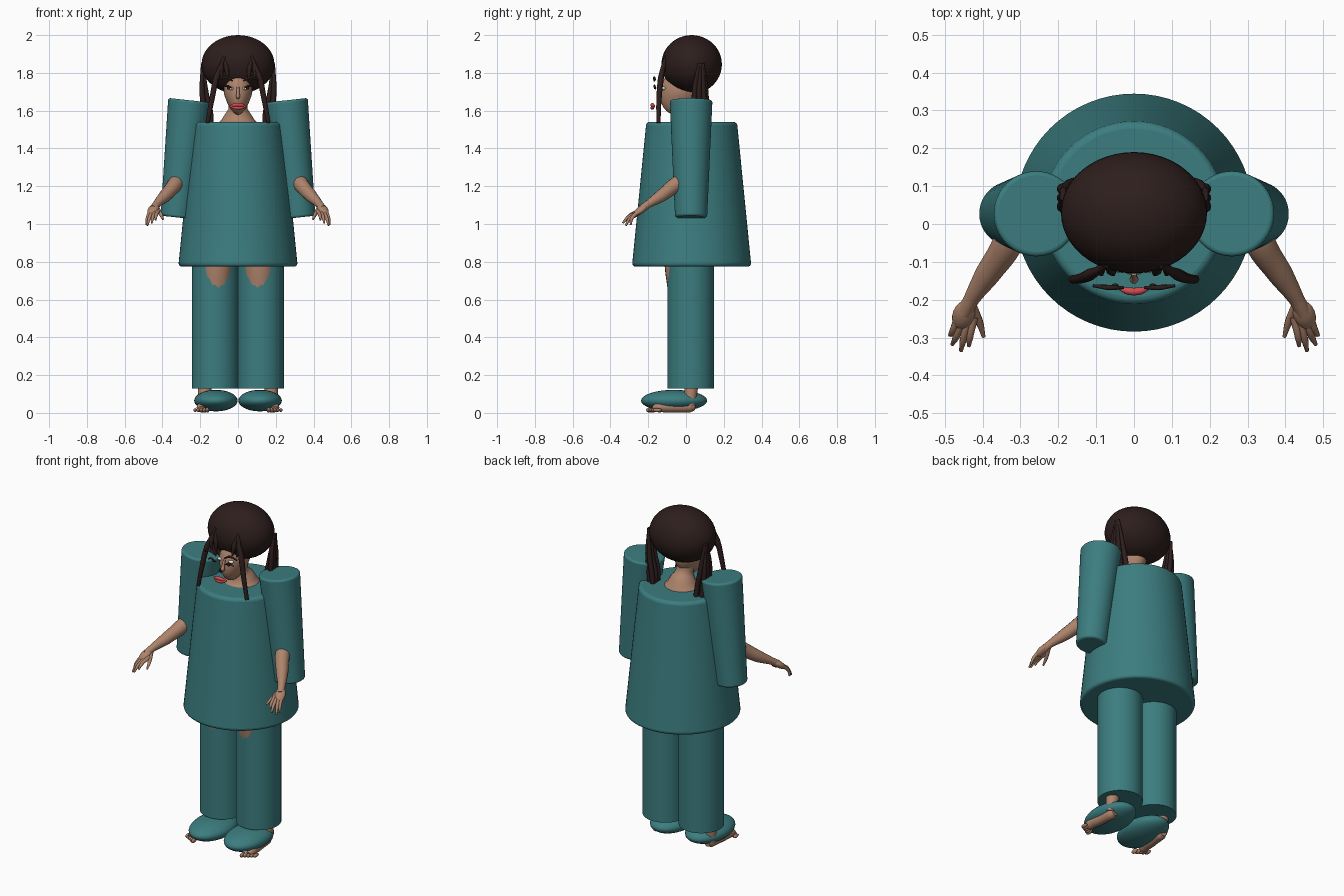
import bpy, math
from mathutils import Vector


def material(name, rgb):
    m = bpy.data.materials.new(name)
    m.diffuse_color = (*rgb, 1)
    return m


TEAL = material("teal_cloth", (0.045, 0.205, 0.215))
HAIR = material("dark_hair", (0.026, 0.013, 0.012))
SKIN = material("skin", (0.42, 0.23, 0.15))
LIPS = material("lips", (0.62, 0.07, 0.08))
WHITE = material("eye_white", (0.75, 0.72, 0.68))


def finish(ob, name, mat, angle=40):
    ob.name = name
    ob.data.materials.clear()
    ob.data.materials.append(mat)
    bpy.ops.object.shade_smooth_by_angle(angle=math.radians(angle))
    return ob


def ellipsoid(name, loc, radii, mat, rot=(0, 0, 0), seg=32):
    bpy.ops.mesh.primitive_uv_sphere_add(segments=seg, ring_count=seg // 2, radius=1,
                                         location=loc, rotation=rot)
    ob = bpy.context.object
    ob.scale = radii
    return finish(ob, name, mat)


def frustum(name, a, b, ra, rb, mat, bevel=0.0):
    """Capped cone between points a and b with an optional rounded rim."""
    a, b = Vector(a), Vector(b)
    d = b - a
    bpy.ops.mesh.primitive_cone_add(vertices=64, radius1=ra, radius2=rb, depth=d.length,
                                    location=(a + b) / 2,
                                    rotation=d.to_track_quat('Z', 'Y').to_euler())
    ob = finish(bpy.context.object, name, mat)
    if bevel:
        m = ob.modifiers.new("rim", 'BEVEL')
        m.width, m.segments, m.limit_method = bevel, 4, 'ANGLE'
        m.angle_limit = math.radians(40)
    return ob


def tube(name, pts, mat, res=3):
    """Smooth tapered tube through (x, y, z, radius) points."""
    cu = bpy.data.curves.new(name, 'CURVE')
    cu.dimensions = '3D'
    cu.bevel_depth, cu.bevel_resolution = 1.0, res
    cu.resolution_u, cu.use_fill_caps = 6, True
    sp = cu.splines.new('BEZIER')
    sp.bezier_points.add(len(pts) - 1)
    for p, (x, y, z, r) in zip(sp.bezier_points, pts):
        p.co, p.radius = (x, y, z), r
        p.handle_left_type = p.handle_right_type = 'AUTO'
    ob = bpy.data.objects.new(name, cu)
    bpy.context.collection.objects.link(ob)
    bpy.ops.object.select_all(action='DESELECT')
    ob.select_set(True)
    bpy.context.view_layer.objects.active = ob
    bpy.ops.object.convert(target='MESH')
    return finish(bpy.context.object, name, mat, 60)


# Tunic
frustum("tunic", (0, 0.03, 0.775), (0, 0.03, 1.54), 0.316, 0.24, TEAL, 0.018)

# Head: sphere narrowed toward the chin
head = ellipsoid("head", (0, -0.03, 1.70), (1, 1, 1), SKIN)
for v in head.data.vertices:
    k = min(0, v.co.z)
    v.co = (v.co.x * 0.076 * (1 + 0.3 * k), v.co.y * 0.103, v.co.z * 0.122)
    v.co.y += 0.02 * k
tube("nose", [(0, -0.13, 1.725, 0.007), (0, -0.142, 1.69, 0.009), (0, -0.146, 1.675, 0.012),
              (0, -0.134, 1.665, 0.006)], SKIN)
tube("neck", [(0, -0.01, 1.70, 0.048), (0, 0.015, 1.61, 0.05), (0, 0.03, 1.555, 0.085),
              (0, 0.03, 1.50, 0.14)], SKIN, 6)

# Hair cap
ellipsoid("hair_cap", (0, 0.03, 1.845), (0.193, 0.16, 0.155), HAIR, seg=48)

# Lips, standing just off the face
for name, dz in (("upper_lip", 0.006), ("lower_lip", -0.008)):
    tube(name, [(-0.043, -0.167, 1.624, 0.004), (-0.015, -0.177, 1.624 + dz, 0.010),
                (0.015, -0.177, 1.624 + dz, 0.010), (0.043, -0.167, 1.624, 0.004)], LIPS)

for s, side in ((1, "left"), (-1, "right")):
    def mir(pts):
        return [(s * p[0], *p[1:]) for p in pts]

    # Sleeve and trouser leg
    frustum(side + "_sleeve", (s * 0.325, 0.027, 1.035), (s * 0.257, 0.027, 1.655),
            0.085, 0.113, TEAL, 0.012)
    frustum(side + "_trouser_leg", (s * 0.12, 0.025, 0.128), (s * 0.12, 0.025, 0.90),
            0.124, 0.124, TEAL)

    # Arm, palm and fingers
    tube(side + "_arm", mir([(0.28, 0.03, 1.45, 0.05), (0.305, 0.02, 1.26, 0.042),
                             (0.335, -0.055, 1.208, 0.041), (0.385, -0.13, 1.15, 0.034),
                             (0.43, -0.20, 1.105, 0.021), (0.448, -0.235, 1.08, 0.021)]), SKIN, 5)
    ellipsoid(side + "_palm", (s * 0.45, -0.24, 1.075), (0.029, 0.047, 0.019), SKIN,
              (math.radians(35), 0, s * math.radians(22)), 20)
    tips = [(0.486, -0.293, 0.995), (0.480, -0.318, 0.992), (0.457, -0.335, 1.005),
            (0.436, -0.322, 1.022)]
    for i, (x, y, z) in enumerate(tips):
        bx = 0.474 - 0.014 * i
        tube(f"{side}_finger_{i + 1}", mir([(bx - 0.01, -0.245, 1.07, 0.011),
                                            ((bx + x) / 2, (y - 0.27) / 2 - 0.005, (z + 1.065) / 2, 0.009),
                                            (x, y, z, 0.005)]), SKIN)
    tube(side + "_thumb", mir([(0.43, -0.215, 1.085, 0.014), (0.408, -0.26, 1.05, 0.010),
                               (0.397, -0.298, 1.025, 0.005)]), SKIN)

    # Bare leg, showing at the thigh and ankle
    tube(side + "_leg", mir([(0.10, -0.02, 0.95, 0.10), (0.112, -0.027, 0.80, 0.088),
                             (0.115, -0.018, 0.67, 0.081), (0.13, 0.01, 0.48, 0.06),
                             (0.165, 0.03, 0.20, 0.042), (0.178, 0.025, 0.10, 0.034),
                             (0.178, 0.02, 0.04, 0.032)]), SKIN, 6)

    # Foot, toes and shoe
    tube(side + "_foot", mir([(0.172, 0.045, 0.032, 0.02), (0.175, 0.02, 0.032, 0.030),
                              (0.185, -0.08, 0.032, 0.031), (0.193, -0.15, 0.028, 0.026),
                              (0.195, -0.175, 0.02, 0.015)]), SKIN, 4)
    for i in range(5):
        ellipsoid(f"{side}_toe_{i + 1}", (s * (0.162 + 0.016 * i), -0.188 + 0.009 * i, 0.015),
                  (0.010, 0.024, 0.014 - 0.001 * i), SKIN, seg=12)
    ellipsoid(side + "_shoe", (s * 0.117, -0.063, 0.065), (0.115, 0.175, 0.057), TEAL)

    # Eye and brow, standing off the face
    ellipsoid(side + "_eye", (s * 0.036, -0.118, 1.718), (0.017, 0.012, 0.009), WHITE, seg=16)
    ellipsoid(side + "_iris", (s * 0.05, -0.162, 1.72), (0.009, 0.005, 0.009), HAIR, seg=16)
    tube(side + "_lash", mir([(0.03, -0.167, 1.718, 0.003), (0.06, -0.167, 1.732, 0.006),
                              (0.085, -0.162, 1.72, 0.003)]), HAIR)
    tube(side + "_brow", mir([(0.028, -0.168, 1.757, 0.004), (0.065, -0.168, 1.775, 0.007),
                              (0.108, -0.163, 1.763, 0.004)]), HAIR)

    # Front lock and fringe
    tube(side + "_front_lock", mir([(0.07, -0.11, 1.89, 0.006), (0.115, -0.133, 1.77, 0.016),
                                    (0.138, -0.143, 1.66, 0.014), (0.162, -0.146, 1.535, 0.011)]), HAIR)
    for i, x in enumerate((0.055, 0.085)):
        tube(f"{side}_fringe_{i + 1}", mir([(0.075, -0.105, 1.89, 0.006), (x + 0.005, -0.122, 1.82, 0.014),
                                            (x, -0.133, 1.765, 0.005)]), HAIR)

    # Long side locks, fanning out and running under the tunic
    for i in range(6):
        t = i / 5
        y = 0.045 + 0.06 * t
        end = 0.74 if i == 5 else 1.45
        tube(f"{side}_side_lock_{i + 1}", mir([(0.188, 0.07 + 0.02 * t, 1.85, 0.008),
                                               (0.19 - 0.02 * (i % 2), y, 1.70, 0.014),
                                               (0.175 - 0.03 * (i % 2), y + 0.005, 1.54, 0.015),
                                               (0.18, y + 0.015, end, 0.011)]), HAIR)
